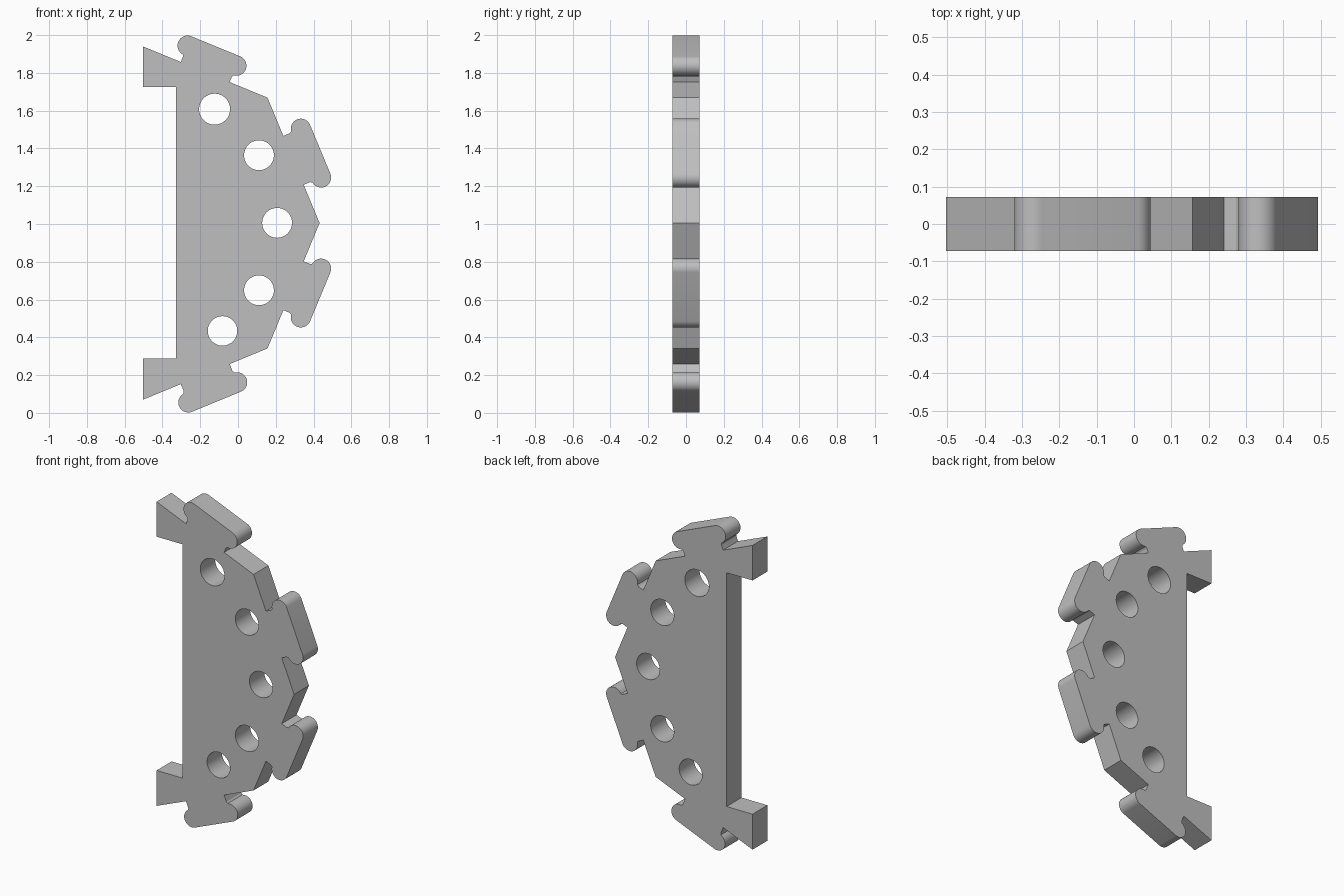
import bpy, bmesh
from math import sin, cos, pi, radians
from mathutils import Vector, Matrix

cube = bpy.data.objects.get("Cube")
if cube:
    bpy.data.objects.remove(cube, do_unlink=True)

MID = 1.005           # height of the mirror line
HALF_DEPTH = 0.072
NECK = 0.14           # half width of a tab neck
BULB = 0.053          # radius of the rounded tab ends

grey = bpy.data.materials.new("Plain grey")
grey.use_nodes = True
colour = (0.52, 0.52, 0.52, 1)
grey.diffuse_color = colour
grey.node_tree.nodes["Principled BSDF"].inputs["Base Color"].default_value = colour


def tab_edge(a, b, height):
    """Outline from corner a towards b, with a T-shaped round-ended tab midway."""
    along = (b - a).normalized()
    out = Vector((-along.y, along.x))
    centre = (a + b) / 2
    # One side of the tab: neck, small fillet, then the bulb
    low = height - BULB
    side = [(-NECK, 0), (-NECK, low - 0.012), (-NECK - 0.005, low - 0.001)]
    for i in range(17):
        t = radians(250 - 160 * i / 16)
        side.append((-NECK + BULB * cos(t), height + BULB * sin(t)))
    local = side + [(-s, n) for s, n in reversed(side)]
    return [a] + [centre + along * s + out * n for s, n in local]


def circle(x, z, r, count=48):
    return [Vector((x + r * cos(2 * pi * i / count), z + r * sin(2 * pi * i / count)))
            for i in range(count)]


# Outer corners follow half an octagon
upper = [Vector(p) for p in ((-0.503, 1.94), (0.156, 1.669), (0.432, MID))]
corners = upper + [Vector((p.x, 2 * MID - p.y)) for p in reversed(upper[:2])]
outline = []
for a, b, height in zip(corners, corners[1:], (0.094, 0.1, 0.1, 0.105)):
    outline += tab_edge(a, b, height)
outline.append(corners[-1])

# Inner side: straight spine between two feet
outline += [Vector(p) for p in ((-0.503, 0.288), (-0.327, 0.288),
                                (-0.327, 1.725), (-0.503, 1.725))]

# Row of round holes following the arc
holes = [(-0.124, 1.608, 0.082), (0.111, 1.364, 0.079), (0.207, 1.006, 0.079),
         (0.111, 0.649, 0.079), (-0.082, 0.434, 0.078)]

# Filled flat profile, extruded to the plate thickness
profile = bpy.data.curves.new("plate_profile", "CURVE")
profile.dimensions = "2D"
profile.fill_mode = "BOTH"
profile.extrude = HALF_DEPTH
for points in [outline] + [circle(*h) for h in holes]:
    spline = profile.splines.new("POLY")
    spline.points.add(len(points) - 1)
    for target, p in zip(spline.points, points):
        target.co = (p.x, p.y, 0, 1)
    spline.use_cyclic_u = True
helper = bpy.data.objects.new("profile_helper", profile)
bpy.context.collection.objects.link(helper)
bpy.context.view_layer.update()

mesh = bpy.data.meshes.new_from_object(
    helper.evaluated_get(bpy.context.evaluated_depsgraph_get()))
bpy.data.objects.remove(helper, do_unlink=True)

# Weld the caps to the walls and stand the plate upright
bm = bmesh.new()
bm.from_mesh(mesh)
bmesh.ops.remove_doubles(bm, verts=bm.verts, dist=0.0003)
bmesh.ops.transform(bm, matrix=Matrix.Rotation(pi / 2, 4, "X"), verts=bm.verts)
bmesh.ops.recalc_face_normals(bm, faces=bm.faces)
bm.to_mesh(mesh)
bm.free()

mesh.materials.clear()
mesh.materials.append(grey)
plate = bpy.data.objects.new("arched_connector_plate", mesh)
bpy.context.collection.objects.link(plate)
bpy.ops.object.select_all(action="DESELECT")
plate.select_set(True)
bpy.context.view_layer.objects.active = plate
bpy.ops.object.shade_smooth_by_angle(angle=radians(20))
